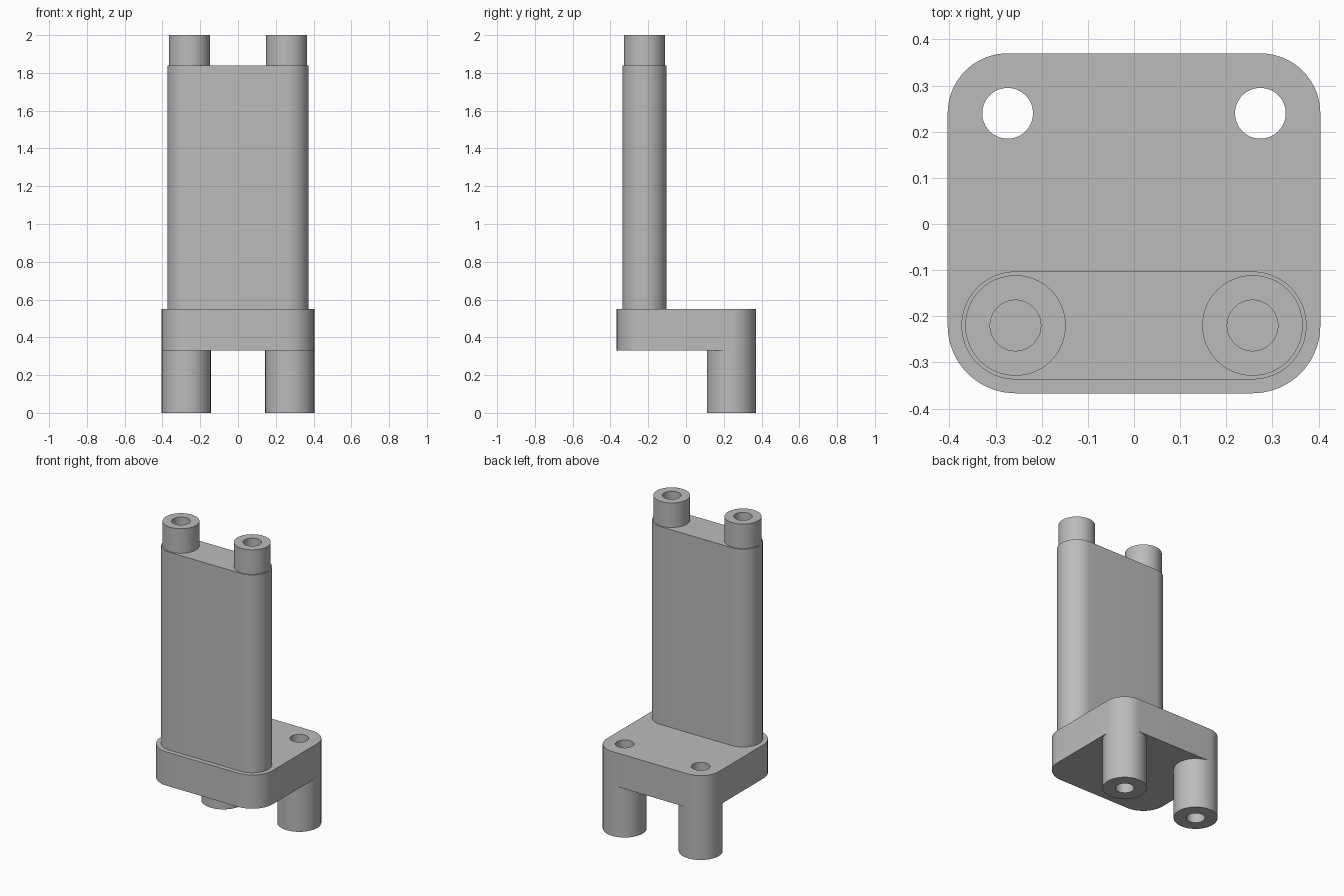
import bpy, bmesh
from math import pi, cos, sin, radians

cube = bpy.data.objects.get("Cube")
if cube:
    bpy.data.objects.remove(cube, do_unlink=True)

grey = bpy.data.materials.new("plain grey")
grey.use_nodes = True
colour = (0.5, 0.5, 0.5, 1)
grey.diffuse_color = colour
grey.node_tree.nodes["Principled BSDF"].inputs["Base Color"].default_value = colour


def circle(x, y, r, n=64):
    return [(x + r * cos(2 * pi * i / n), y + r * sin(2 * pi * i / n)) for i in range(n)]


def rounded(corners, n=16):
    """Outline around four corner circles, counter-clockwise from back left."""
    points = []
    for k, (x, y, r) in enumerate(corners):
        for i in range(n + 1):
            a = (k + i / n) * pi / 2
            points.append((x + r * cos(a), y + r * sin(a)))
    return points


def extrusion(name, outline, holes, z0, z1):
    """Flat profile with holes, filled and extruded from z0 to z1."""
    bm = bmesh.new()
    for loop in [outline] + holes:
        verts = [bm.verts.new((x, y, z0)) for x, y in loop]
        for a, b in zip(verts, verts[1:] + verts[:1]):
            bm.edges.new((a, b))
    bmesh.ops.triangle_fill(bm, use_beauty=True, edges=bm.edges[:], normal=(0, 0, 1))
    top = bmesh.ops.extrude_face_region(bm, geom=bm.faces[:], use_keep_orig=True)
    moved = [g for g in top["geom"] if isinstance(g, bmesh.types.BMVert)]
    bmesh.ops.translate(bm, verts=moved, vec=(0, 0, z1 - z0))
    bmesh.ops.recalc_face_normals(bm, faces=bm.faces[:])
    mesh = bpy.data.meshes.new(name)
    bm.to_mesh(mesh)
    bm.free()
    mesh.materials.append(grey)
    obj = bpy.data.objects.new(name, mesh)
    bpy.context.collection.objects.link(obj)
    bpy.ops.object.select_all(action="DESELECT")
    obj.select_set(True)
    bpy.context.view_layer.objects.active = obj
    bpy.ops.object.shade_smooth_by_angle(angle=radians(30))


# Centres of the leg bores and of the post bores
leg_x, leg_y, leg_r = 0.274, 0.24, 0.13
post_x, post_y, post_r = 0.257, -0.22, 0.109
bore = 0.055
plate_z, body_z, post_z, top_z = 0.33, 0.55, 1.84, 2.0

leg_bores = [circle(s * leg_x, leg_y, bore) for s in (1, -1)]
post_bores = [circle(s * post_x, post_y, bore) for s in (1, -1)]

# Base plate with two through holes
plate = rounded([(leg_x, leg_y, leg_r), (-leg_x, leg_y, leg_r),
                 (-post_x, post_y, 0.147), (post_x, post_y, 0.147)])
extrusion("base_plate", plate, leg_bores, plate_z, body_z)

# Upright body with rounded ends
body_r = 0.117
body = rounded([(s * post_x, post_y, body_r) for s in (1, -1, -1, 1)])
extrusion("upright_body", body, post_bores, body_z, post_z)

# Tubular legs and top posts
for s, side, i in ((1, "left", 0), (-1, "right", 1)):
    extrusion(side + "_leg", circle(s * leg_x, leg_y, leg_r), [leg_bores[i]], 0, plate_z)
    extrusion(side + "_top_post", circle(s * post_x, post_y, post_r), [post_bores[i]], post_z, top_z)
